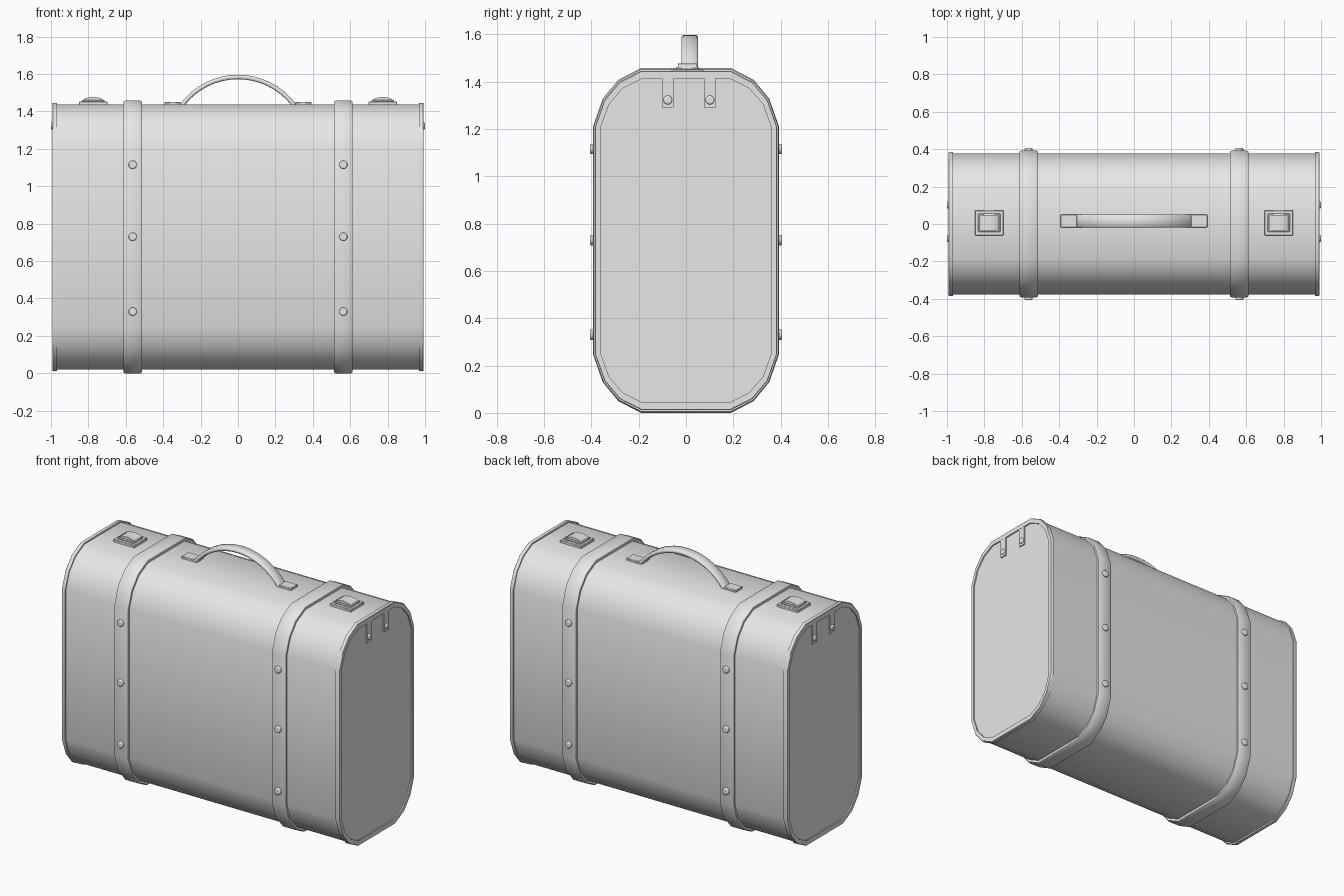
import bpy, bmesh, math
from mathutils import Vector, Matrix

cube = bpy.data.objects.get("Cube")
if cube:
    bpy.data.objects.remove(cube, do_unlink=True)

grey = bpy.data.materials.new("plain grey")
grey.use_nodes = True
grey.diffuse_color = (0.8, 0.8, 0.8, 1)
grey.node_tree.nodes["Principled BSDF"].inputs["Base Color"].default_value = (0.8, 0.8, 0.8, 1)

HALF_Y, HALF_Z = 0.392, 0.7285
TOP = 1.437          # top of the case shell
HANDLE_Y = 0.016


def finish(name, bm, bevel=0, segments=2, angle=35):
    bmesh.ops.recalc_face_normals(bm, faces=bm.faces)
    mesh = bpy.data.meshes.new(name)
    bm.to_mesh(mesh)
    bm.free()
    obj = bpy.data.objects.new(name, mesh)
    bpy.context.collection.objects.link(obj)
    mesh.materials.append(grey)
    bpy.ops.object.select_all(action='DESELECT')
    obj.select_set(True)
    bpy.context.view_layer.objects.active = obj
    bpy.ops.object.shade_smooth_by_angle(angle=math.radians(angle))
    if bevel:
        mod = obj.modifiers.new("Bevel", 'BEVEL')
        mod.width, mod.segments = bevel, segments
    return obj


def loft(name, sections, caps=False, **kw):
    """Skin a list of equal-length point loops."""
    bm = bmesh.new()
    loops = [[bm.verts.new(p) for p in s] for s in sections]
    n = len(loops[0])
    for a, b in zip(loops, loops[1:]):
        for i in range(n):
            j = (i + 1) % n
            bm.faces.new((a[i], a[j], b[j], b[i]))
    if caps:
        bm.faces.new(loops[0])
        bm.faces.new(loops[-1])
    return finish(name, bm, **kw)


def outline(x, d):
    """Rounded case cross-section at x, grown outward by d."""
    quarter = []
    for y, drop, deg in ((0.19, 0, 14), (0.286, 0.05, 39), (0.352, 0.13, 60), (HALF_Y, 0.245, 80)):
        a = math.radians(deg)
        quarter.append((y + 0.7 * d * math.sin(a), HALF_Z - drop + d * math.cos(a)))
    right = quarter + [(y, -z) for y, z in reversed(quarter)]
    ring = right + [(-y, z) for y, z in reversed(right)]
    return [(x, y, z + HALF_Z) for y, z in ring]


def box(name, center, size, bevel=0):
    bm = bmesh.new()
    bmesh.ops.create_cube(bm, size=1, matrix=Matrix.Translation(center) @ Matrix.Diagonal((*size, 1)))
    return finish(name, bm, bevel, 1)


def rivet(name, center, axis, radius, depth):
    bm = bmesh.new()
    turn = Vector(axis).to_track_quat('Z', 'Y').to_matrix().to_4x4()
    bmesh.ops.create_cone(bm, cap_ends=True, segments=14, radius1=radius, radius2=radius,
                          depth=depth, matrix=Matrix.Translation(center) @ turn)
    return finish(name, bm, bevel=0.006, segments=3)


# Case shell
loft("case_shell", [outline(-0.984, -0.022), outline(0.984, -0.022)], caps=True)

for s, side in ((1, "left"), (-1, "right")):
    # End rim
    rim = ((0.967, -0.024), (0.967, -0.012), (0.989, -0.012), (0.992, -0.015),
           (0.992, -0.045), (0.98, -0.045))
    loft(side + "_end_rim", [outline(s * x, d) for x, d in rim])

    # Strap band around the case
    band = ((0.513, -0.026), (0.513, -0.006), (0.522, 0), (0.604, 0), (0.613, -0.006), (0.613, -0.026))
    loft(side + "_strap", [outline(s * x, d) for x, d in band])

    # Strap rivets, front and back
    for f, face in ((-1, "front"), (1, "back")):
        for i, z in enumerate((0.33, 0.73, 1.115)):
            rivet(f"{side}_{face}_strap_rivet_{i + 1}", (s * 0.563, f * 0.395, z), (0, f, 0), 0.022, 0.022)

    # End tabs with rivets
    for i, y in enumerate((-0.077, 0.101)):
        box(f"{side}_end_tab_{i + 1}", (s * 0.986, y, 1.352), (0.01, 0.048, 0.125))
        rivet(f"{side}_end_tab_rivet_{i + 1}", (s * 0.99, y, 1.322), (s, 0, 0), 0.019, 0.02)

    # Top clasp: base plate, step and domed catch
    cx, cy = s * 0.774, 0.006
    box(side + "_clasp_base", (cx, cy, TOP + 0.005), (0.152, 0.134, 0.02), 0.003)
    box(side + "_clasp_step", (cx, cy, TOP + 0.018), (0.12, 0.098, 0.012), 0.003)
    arch = [(0.055 * math.cos(a), 0.02 + 0.02 * math.sin(a))
            for a in (math.pi * k / 8 for k in range(9))]
    loft(side + "_clasp_catch",
         [[(cx + x, cy + w, TOP + z) for x, z in arch] for w in (-0.04, 0.04)], caps=True)

    # Handle foot
    box(side + "_handle_foot", (s * 0.348, HANDLE_Y, TOP + 0.003), (0.088, 0.07, 0.018), 0.003)

# Arched handle: chamfered strip swept along a circular arc
RADIUS, CREST = 0.3726, 1.584
HALF_W, HALF_T, CH = 0.035, 0.012, 0.007
strip = [(-HALF_W, -HALF_T + CH), (-HALF_W + CH, -HALF_T), (HALF_W - CH, -HALF_T), (HALF_W, -HALF_T + CH),
         (HALF_W, HALF_T - CH), (HALF_W - CH, HALF_T), (-HALF_W + CH, HALF_T), (-HALF_W, HALF_T - CH)]
sweep = math.asin(0.3 / RADIUS)
sections = []
for k in range(17):
    a = sweep * (k / 8 - 1)
    sections.append([((RADIUS + t) * math.sin(a), HANDLE_Y + w,
                      CREST - RADIUS + (RADIUS + t) * math.cos(a)) for w, t in strip])
loft("handle", sections, caps=True, angle=50)
